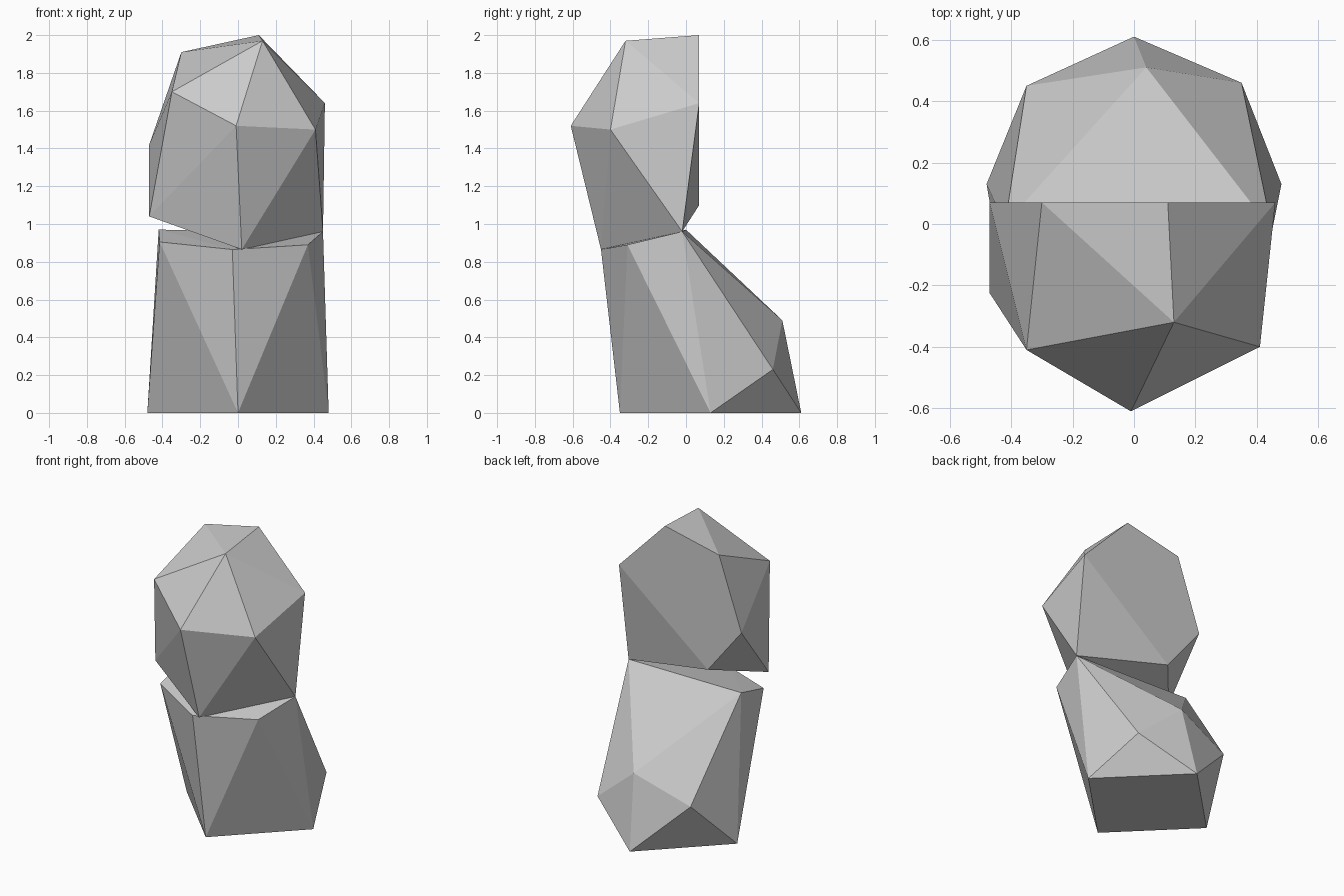
import bpy, bmesh

if "Cube" in bpy.data.objects:
    bpy.data.objects.remove(bpy.data.objects["Cube"])


def faceted_rock(name, corners):
    """Flat-faced convex stone spanned by its corner points."""
    bm = bmesh.new()
    for c in corners:
        bm.verts.new(c)
    bmesh.ops.convex_hull(bm, input=bm.verts[:], use_existing_faces=False)
    bmesh.ops.recalc_face_normals(bm, faces=bm.faces[:])
    mesh = bpy.data.meshes.new(name)
    bm.to_mesh(mesh)
    bm.free()
    obj = bpy.data.objects.new(name, mesh)
    bpy.context.collection.objects.link(obj)
    return obj


# Lower stone: flat square foot, leaning towards the front
faceted_rock("lower_stone", [
    (0, -0.35, 0), (0.48, 0.13, 0), (0, 0.61, 0), (-0.48, 0.13, 0),
    (0.35, 0.46, 0.23), (-0.35, 0.45, 0.34), (0.04, 0.51, 0.49),
    (0.45, -0.02, 0.96), (-0.42, 0.0, 0.97), (-0.415, -0.25, 0.905),
    (-0.03, -0.45, 0.865), (0.37, -0.31, 0.89),
])

# Upper stone: flat vertical back, bulging front
BACK = 0.07
faceted_rock("upper_stone", [
    (0.11, BACK, 2.0), (-0.30, BACK, 1.91), (-0.47, BACK, 1.42),
    (-0.215, BACK, 1.10), (0.46, BACK, 1.64),
    (0.13, -0.32, 1.97), (-0.35, -0.41, 1.70), (-0.01, -0.61, 1.52),
    (0.41, -0.40, 1.50), (-0.47, -0.225, 1.04), (0.02, -0.45, 0.865),
    (0.45, -0.02, 0.96),
])
